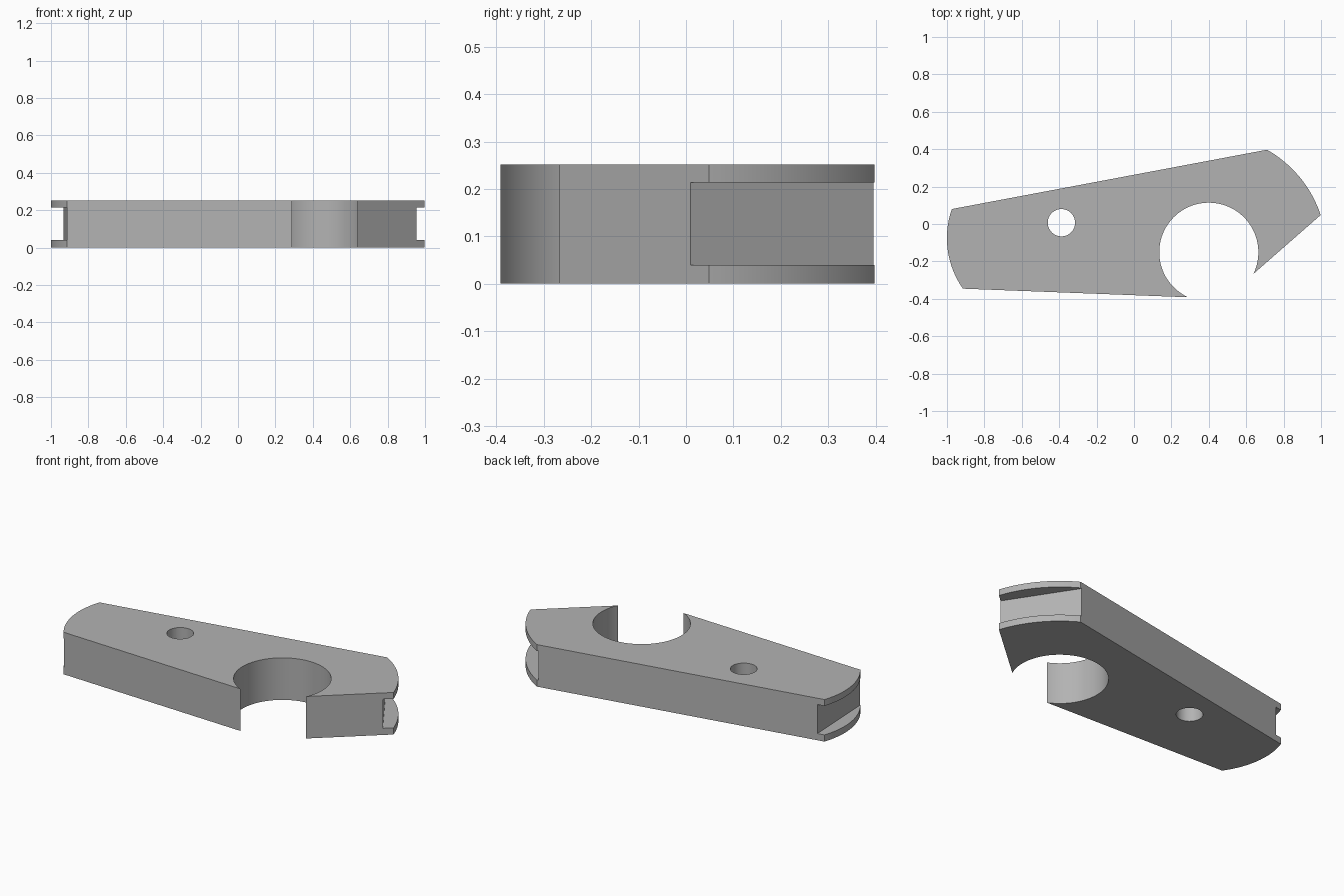
import bpy
import bmesh
from math import atan2, cos, sin, pi, hypot, radians

cube = bpy.data.objects.get("Cube")
if cube:
    bpy.data.objects.remove(cube, do_unlink=True)

HEIGHT = 0.252
GROOVE = (0.04, 0.214)

grey = bpy.data.materials.new("plain grey")
grey.use_nodes = True
COLOUR = (0.45, 0.45, 0.45, 1)
grey.diffuse_color = COLOUR
grey.node_tree.nodes["Principled BSDF"].inputs["Base Color"].default_value = COLOUR


def arc(centre, start, end, steps=24):
    """Points on the shorter arc about centre from start to end."""
    cx, cy = centre
    r = hypot(start[0] - cx, start[1] - cy)
    a = atan2(start[1] - cy, start[0] - cx)
    b = atan2(end[1] - cy, end[0] - cx)
    sweep = (b - a + pi) % (2 * pi) - pi
    return [(cx + r * cos(a + sweep * i / steps), cy + r * sin(a + sweep * i / steps))
            for i in range(steps + 1)]


def circle(centre, r, steps=96):
    return [(centre[0] + r * cos(2 * pi * i / steps),
             centre[1] + r * sin(2 * pi * i / steps)) for i in range(steps)]


def prism(name, outline, low, high):
    """Upright solid with the given plan outline."""
    bm = bmesh.new()
    face = bm.faces.new([bm.verts.new((x, y, low)) for x, y in outline])
    up = bmesh.ops.extrude_face_region(bm, geom=[face])["geom"]
    bmesh.ops.translate(bm, vec=(0, 0, high - low),
                        verts=[v for v in up if isinstance(v, bmesh.types.BMVert)])
    bmesh.ops.recalc_face_normals(bm, faces=bm.faces)
    mesh = bpy.data.meshes.new(name)
    bm.to_mesh(mesh)
    bm.free()
    mesh.materials.append(grey)
    obj = bpy.data.objects.new(name, mesh)
    bpy.context.collection.objects.link(obj)
    return obj


# Tapered plate with a curved edge at each end
bore_centre = (0.40, -0.151)
right_end = arc(bore_centre, (0.998, 0.048), (0.71, 0.395))
left_end = arc((-0.53, -0.075), (-0.974, 0.08), (-0.915, -0.346))
plate = prism("clamp_plate",
              right_end + left_end + [(0.35, -0.394), (0.61, -0.2915)], 0, HEIGHT)

# Open round seat, pivot hole and a flat-bottomed groove in each end
cutters = [
    prism("round_seat_cutter", circle(bore_centre, 0.265), -0.1, HEIGHT + 0.1),
    prism("pivot_hole_cutter", circle((-0.388, 0.007), 0.073, 48), -0.1, HEIGHT + 0.1),
    prism("right_groove_cutter",
          [(0.966, -0.01), (1.3, 0), (1.1, 0.6), (0.57, 0.6)], *GROOVE),
    prism("left_groove_cutter",
          [(-0.936, 0.15), (-1.2, 0.15), (-1.2, -0.5), (-0.906, -0.5)], *GROOVE),
]
for cutter in cutters:
    cutter.hide_render = True
    mod = plate.modifiers.new(cutter.name, "BOOLEAN")
    mod.operation = "DIFFERENCE"
    mod.solver = "EXACT"
    mod.object = cutter

# Bake the cuts, then remove the helpers
bpy.context.view_layer.update()
bpy.ops.object.select_all(action="DESELECT")
plate.select_set(True)
bpy.context.view_layer.objects.active = plate
for mod in list(plate.modifiers):
    bpy.ops.object.modifier_apply(modifier=mod.name)
for cutter in cutters:
    bpy.data.objects.remove(cutter, do_unlink=True)

bpy.ops.object.shade_smooth_by_angle(angle=radians(25))
